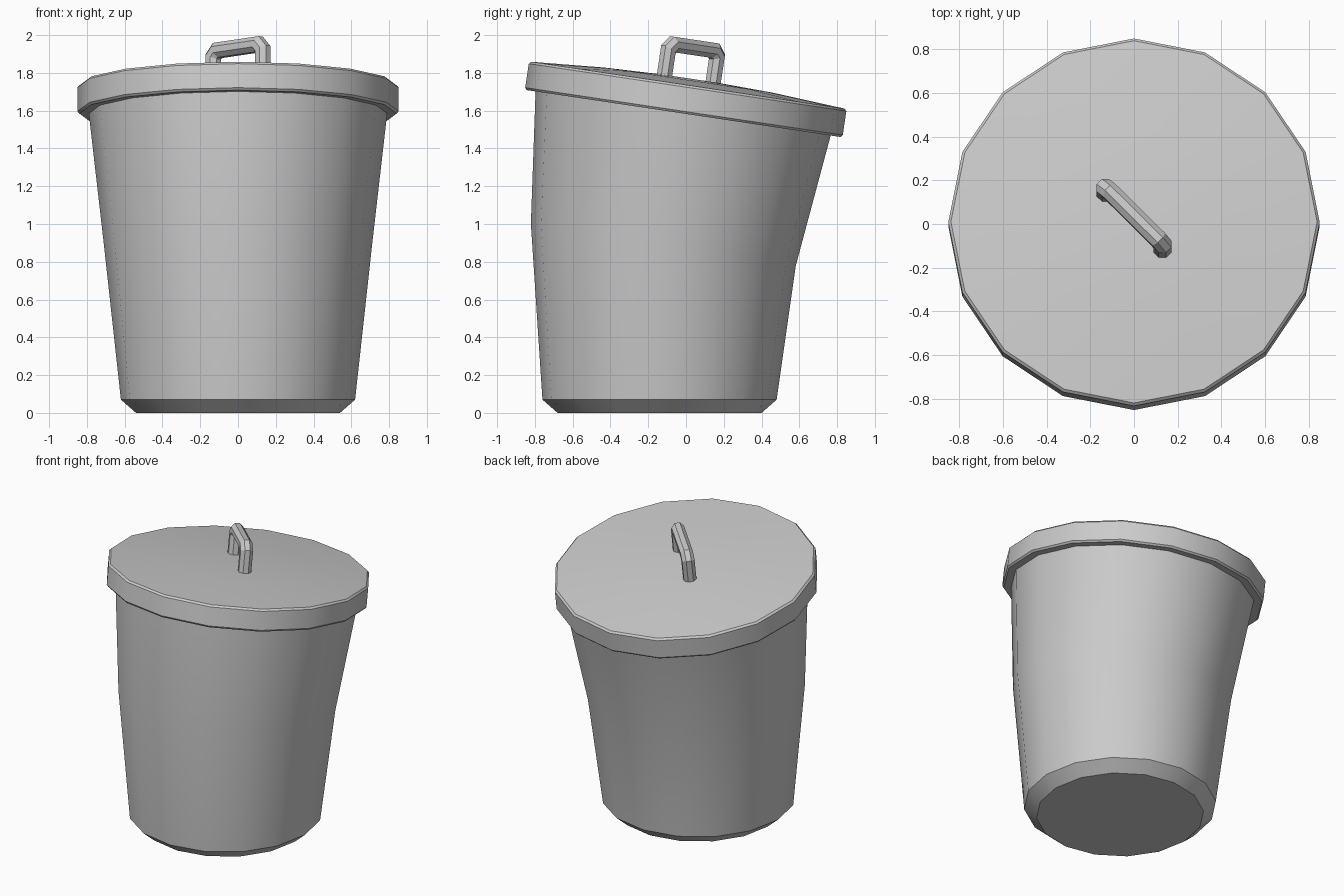
import bpy, bmesh, math
from mathutils import Vector, Matrix

if "Cube" in bpy.data.objects:
    bpy.data.objects.remove(bpy.data.objects["Cube"])

SIDES = 16
TILT = Matrix.Rotation(math.radians(-8.5), 4, 'X')
LID = Matrix.Translation((0, 0.01, 1.735)) @ TILT   # centre of the lid's top rim


def circle(r, centre, tilt=0.0):
    """Ring of points, rotated about x by tilt degrees."""
    rot = Matrix.Rotation(math.radians(tilt), 3, 'X')
    angles = [2 * math.pi * i / SIDES for i in range(SIDES)]
    return [Vector(centre) + rot @ Vector((r * math.cos(a), r * math.sin(a), 0)) for a in angles]


def loft(name, rings, matrix=Matrix()):
    """Skin a list of rings, cap both ends, and smooth all but sharp edges."""
    bm = bmesh.new()
    loops = [[bm.verts.new(matrix @ p) for p in ring] for ring in rings]
    n = len(loops[0])
    for lo, hi in zip(loops, loops[1:]):
        for i in range(n):
            j = (i + 1) % n
            bm.faces.new((lo[i], lo[j], hi[j], hi[i]))
    bm.faces.new(loops[0])
    bm.faces.new(loops[-1])
    bmesh.ops.recalc_face_normals(bm, faces=bm.faces)
    mesh = bpy.data.meshes.new(name)
    bm.to_mesh(mesh)
    bm.free()
    obj = bpy.data.objects.new(name, mesh)
    bpy.context.collection.objects.link(obj)
    bpy.ops.object.select_all(action='DESELECT')
    obj.select_set(True)
    bpy.context.view_layer.objects.active = obj
    bpy.ops.object.shade_smooth_by_angle(angle=math.radians(30))
    return obj


# Bin body: chamfered foot, bent in the middle, leaning back
loft("bin_body", [
    circle(0.54, (0, -0.14, 0)),
    circle(0.62, (0, -0.14, 0.07)),
    circle(0.71, (0, -0.12, 0.89), -9),
    circle(0.79, (0, -0.015, 1.587), -8.5),
])

# Lid: shallow dome with a bevelled rim
lid_profile = [(0.80, -0.152), (0.84, -0.152), (0.85, -0.14), (0.85, -0.012),
               (0.838, 0), (0.45, 0.027), (0.15, 0.036)]
loft("lid", [circle(r, (0, 0, z)) for r, z in lid_profile], LID)

# Handle: tube swept along a chamfered arch, set diagonally on the lid
half, top, cut, radius = 0.184, 0.202, 0.03, 0.044
right = [(half, 0.0), (half, top - cut), (half - cut, top)]
path = [Vector((-x, z)) for x, z in right] + [Vector(p) for p in reversed(right)]
rings = []
for i, p in enumerate(path):
    before = (p - path[i - 1]).normalized() if i > 0 else None
    after = (path[i + 1] - p).normalized() if i < len(path) - 1 else None
    before, after = before or after, after or before
    tangent = (before + after).normalized()
    miter = Vector((-tangent.y, tangent.x)) / tangent.dot(after)
    ring = []
    for k in range(8):
        a = 2 * math.pi * (k + 0.5) / 8
        q = p + miter * radius * math.cos(a)
        ring.append(Vector((q.x, radius * math.sin(a), q.y)))
    rings.append(ring)
loft("lid_handle", rings, LID @ Matrix.Rotation(math.radians(-45), 4, 'Z'))
